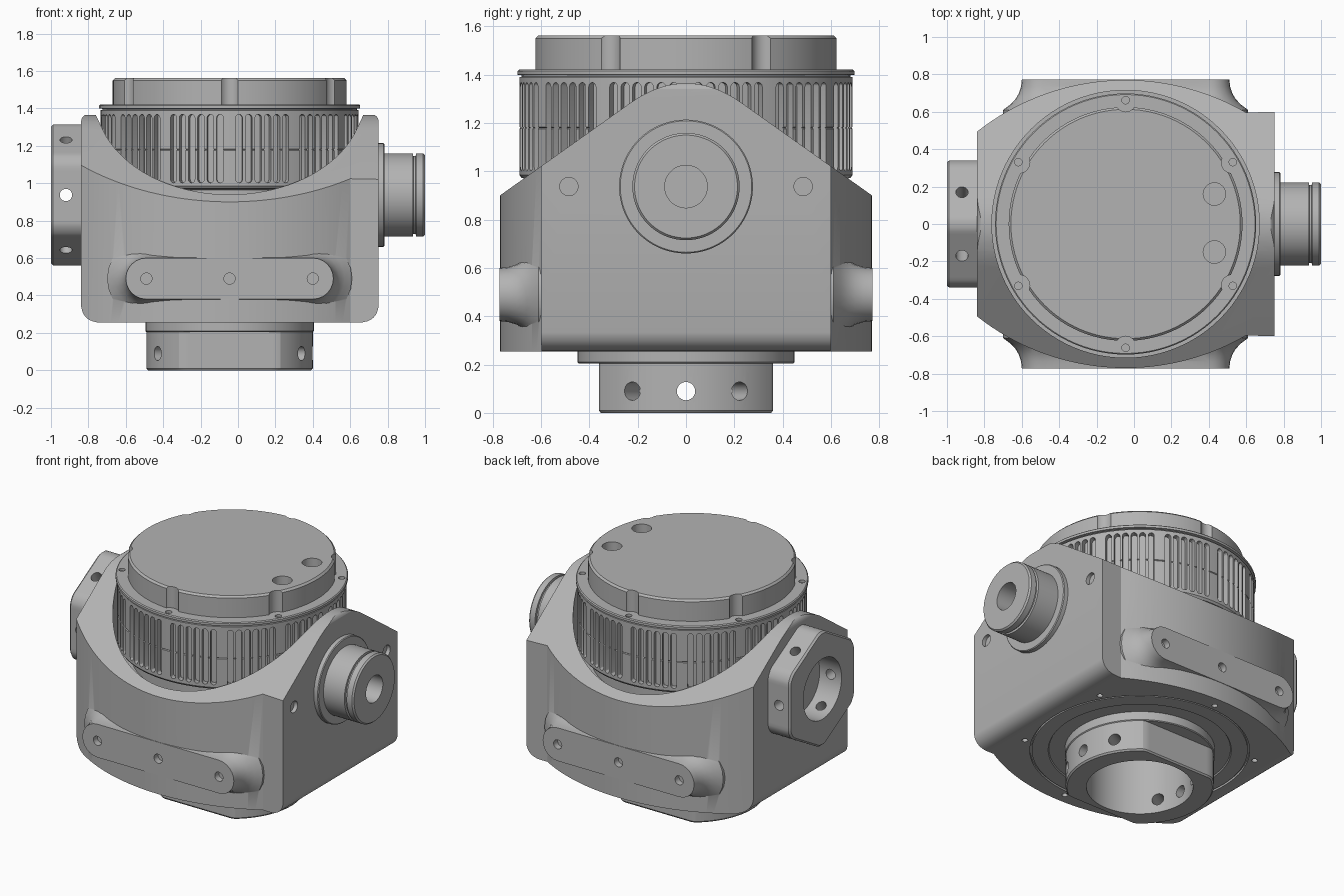
import bpy, bmesh
from math import sin, cos, pi, radians, sqrt
from mathutils import Vector, Matrix

old = bpy.data.objects.get("Cube")
if old:
    bpy.data.objects.remove(old, do_unlink=True)

CX, AXLE = -0.045, 0.937          # drum centre in x, height of the cross axle
metal = bpy.data.materials.new("machined grey")
metal.use_nodes = True
GREY = (0.45, 0.45, 0.45, 1)
metal.diffuse_color = GREY
metal.node_tree.nodes["Principled BSDF"].inputs["Base Color"].default_value = GREY

PLACE = {"x": lambda u, v, w: (w, u, v),
         "y": lambda u, v, w: (u, w, v),
         "z": lambda u, v, w: (u, v, w)}


def loft(bm, rings, axis, matrix=Matrix()):
    """Skin a list of (outline, position along axis) and cap both ends."""
    loops = [[bm.verts.new(matrix @ Vector(PLACE[axis](u, v, w))) for u, v in pts]
             for pts, w in rings]
    n = len(loops[0])
    for a, b in zip(loops, loops[1:]):
        for i in range(n):
            j = (i + 1) % n
            bm.faces.new((a[i], a[j], b[j], b[i]))
    bm.faces.new(loops[0])
    bm.faces.new(loops[-1])


def finish(name, bm):
    bmesh.ops.recalc_face_normals(bm, faces=bm.faces)
    mesh = bpy.data.meshes.new(name)
    bm.to_mesh(mesh)
    bm.free()
    mesh.materials.append(metal)
    ob = bpy.data.objects.new(name, mesh)
    bpy.context.collection.objects.link(ob)
    return ob


def solid(name, rings, axis):
    bm = bmesh.new()
    loft(bm, rings, axis)
    return finish(name, bm)


def prism(name, pts, axis, a, b):
    return solid(name, [(pts, a), (pts, b)], axis)


def circle(r, u=0, v=0, n=96):
    return [(u + r * cos(2 * pi * i / n), v + r * sin(2 * pi * i / n)) for i in range(n)]


def lathe(name, profile, axis, u, v):
    return solid(name, [(circle(r, u, v), w) for r, w in profile], axis)


def rods(items):
    """One cutter holding many cylinders: (centre, direction, radius, length)."""
    bm = bmesh.new()
    for p, d, r, length in items:
        m = Matrix.Translation(p) @ Vector(d).to_track_quat("Z", "Y").to_matrix().to_4x4()
        bmesh.ops.create_cone(bm, cap_ends=True, segments=24, radius1=r, radius2=r,
                              depth=length, matrix=m)
    return finish("cutter", bm)


def boolean(ob, other, op="DIFFERENCE"):
    mod = ob.modifiers.new("boolean", "BOOLEAN")
    mod.operation, mod.solver, mod.object = op, "EXACT", other
    graph = bpy.context.evaluated_depsgraph_get()
    graph.update()
    mesh = bpy.data.meshes.new_from_object(ob.evaluated_get(graph))
    ob.modifiers.clear()
    ob.data = mesh
    bpy.data.objects.remove(other, do_unlink=True)


def rounded(corners, steps=8):
    """Polygon whose corners (u, v, cut) are eased with a curve."""
    pts = []
    for i, (u, v, d) in enumerate(corners):
        p = Vector((u, v))
        if not d:
            pts.append((u, v))
            continue
        a = p + (Vector(corners[i - 1][:2]) - p).normalized() * d
        b = p + (Vector(corners[(i + 1) % len(corners)][:2]) - p).normalized() * d
        for k in range(steps + 1):
            t = k / steps
            pts.append(tuple(a * (1 - t) ** 2 + p * 2 * t * (1 - t) + b * t * t))
    return pts


def stadium(u0, u1, v, r, n=12):
    return ([(u1 + r * sin(pi * i / n), v - r * cos(pi * i / n)) for i in range(n + 1)] +
            [(u0 - r * sin(pi * i / n), v + r * cos(pi * i / n)) for i in range(n + 1)])


# Yoke housing: gable side outline, barrel plan and rounded front outline intersected
housing = prism("yoke_housing", rounded([(-0.9, 0.255, 0), (0.9, 0.255, 0), (0.9, 0.808, 0),
                                         (0, 1.447, 0.283), (-0.9, 0.808, 0)], 16),
                "x", -0.95, 0.95)
R = 1.28
barrel = [(x, sqrt(R * R - (x - CX) ** 2) - R + 0.77)
          for x in [-0.84 + 1.44 * i / 36 for i in range(37)]] + [(0.75, 0.6)]
plan = barrel + [(x, -y) for x, y in reversed(barrel)]
boolean(housing, prism("plan", plan, "z", 0, 1.6), "INTERSECT")
front = rounded([(-0.84, 0.255, 0.11), (0.753, 0.255, 0.11), (0.753, 1.37, 0.05), (-0.84, 1.37, 0.05)])
boolean(housing, prism("front", front, "y", -1, 1), "INTERSECT")

# Mounting pads flared into the front and back walls
FLARE = [(0.772, 0), (0.735, 0.004), (0.70, 0.015), (0.67, 0.032), (0.64, 0.06), (0.61, 0.1), (0.5, 0.1)]
for s in (-1, 1):
    pad = solid("pad", [(stadium(-0.49, 0.40, 0.49, 0.11 + f), s * y) for y, f in FLARE], "y")
    boolean(housing, pad, "UNION")

# Drum bay, bottom bore, base recess and screw holes
boolean(housing, lathe("bay", [(0.715, 0.86), (0.715, 1.6)], "z", CX, 0))
boolean(housing, lathe("bore", [(0.32, 0.1), (0.32, 0.5)], "z", CX, 0))
boolean(housing, lathe("recess", [(0.66, 0.1), (0.66, 0.27)], "z", CX, 0))
holes = [((x, s * 0.77, 0.49), (0, 1, 0), 0.03, 0.08) for x in (-0.49, CX, 0.40) for s in (-1, 1)]
holes += [((0.75, s * 0.485, AXLE), (1, 0, 0), 0.038, 0.05) for s in (-1, 1)]
SIXTHS = [radians(30 + 60 * k) for k in range(6)]
holes += [((CX + 0.7 * cos(a), 0.7 * sin(a), 0.255), (0, 0, 1), 0.018, 0.06) for a in SIXTHS]
boolean(housing, rods(holes))

# Base disc inside the recess
base = lathe("base_disc", [(0.648, 0.28), (0.648, 0.257), (0.55, 0.257), (0.545, 0.265), (0.5, 0.265)],
             "z", CX, 0)
boolean(base, lathe("bore", [(0.32, 0.1), (0.32, 0.5)], "z", CX, 0))

# Bottom flange: collar above a round boss with two flats
collar = lathe("bottom_collar", [(0.445, 0.205), (0.45, 0.21), (0.45, 0.27)], "z", CX, 0)
boss = [(CX + u, max(-0.36, min(0.36, v))) for u, v in circle(0.445)]
boss_low = [(CX + (u - CX) * 0.98, v * 0.98) for u, v in boss]
flange = solid("bottom_flange", [(boss_low, 0), (boss, 0.01), (boss, 0.22)], "z")
for ob in (collar, flange):
    boolean(ob, lathe("bore", [(0.32, -0.1), (0.32, 0.5)], "z", CX, 0))
boolean(flange, rods([((CX + 0.4 * cos(a), 0.4 * sin(a), 0.09), (cos(a), sin(a), 0), 0.038, 0.25)
                      for a in [radians(t + h) for t in (0, 180) for h in (-30, 0, 30)]]))

# Left flange: hexagon with rounded corners, a bore and a hole in each flat
hexagon = []
for i in range(120):
    a = 2 * pi * i / 120
    off = (a + pi / 6) % (pi / 3) - pi / 6
    r = min(0.377, 0.34 / cos(off))
    hexagon.append((r * cos(a), r * sin(a)))
ring = lambda k: [(u * k, AXLE + v * k) for u, v in hexagon]
left = solid("left_flange", [(ring(1), -0.83), (ring(1), -0.988), (ring(0.97), -1.0)], "x")
boolean(left, lathe("bore", [(0.2, -1.1), (0.2, -0.7)], "x", 0, AXLE))
boolean(left, rods([((-0.92, 0.28 * cos(a), AXLE + 0.28 * sin(a)), (0, cos(a), sin(a)), 0.033, 0.24)
                    for a in [pi / 3 * k for k in range(6)]]))

# Right shaft with flange, retaining groove and centre hole
shaft = lathe("right_shaft", [(0.277, 0.73), (0.277, 0.777), (0.272, 0.782), (0.222, 0.782),
                              (0.222, 0.935), (0.208, 0.937), (0.208, 0.95), (0.222, 0.952),
                              (0.222, 0.99), (0.213, 1.0)], "x", 0, AXLE)
boolean(shaft, lathe("bore", [(0.088, 0.8), (0.088, 1.1)], "x", 0, AXLE))

# Drum with seam, rim and twelve groups of six slots
drum = lathe("drum", [(0.6, 0.85), (0.6, 0.965), (0.68, 0.972), (0.69, 0.985), (0.69, 1.176),
                      (0.685, 1.18), (0.69, 1.184), (0.69, 1.39), (0.68, 1.392), (0.68, 1.398),
                      (0.698, 1.4), (0.698, 1.415), (0.692, 1.421)], "z", CX, 0)
slot = [(-v, u) for u, v in stadium(1.02, 1.35, 0, 0.018, 6)]
bm = bmesh.new()
for group in range(12):
    for k in range(6):
        turn = Matrix.Rotation(radians(15 + 30 * group + 4.3 * (k - 2.5)), 4, "Z")
        loft(bm, [(slot, 0.655), (slot, 0.75)], "x", Matrix.Translation((CX, 0, 0)) @ turn)
boolean(drum, finish("slots", bm))
boolean(drum, rods([((CX + 0.662 * cos(a), 0.662 * sin(a), 1.42), (0, 0, 1), 0.02, 0.03) for a in SIXTHS]))

# Cap with screw scallops and two sight holes
cap = lathe("cap", [(0.625, 1.41), (0.625, 1.55), (0.613, 1.562)], "z", CX, 0)
cuts = [((CX + 0.655 * cos(a), 0.655 * sin(a), 1.5), (0, 0, 1), 0.055, 0.3) for a in SIXTHS]
cuts += [((0.43, y, 1.56), (0, 0, 1), 0.06, 0.16) for y in (0.16, -0.15)]
boolean(cap, rods(cuts))

# Smooth the round surfaces and keep machined edges crisp
bpy.ops.object.select_all(action="DESELECT")
for ob in (housing, base, collar, flange, left, shaft, drum, cap):
    ob.select_set(True)
    bpy.context.view_layer.objects.active = ob
bpy.ops.object.shade_smooth_by_angle(angle=radians(22))
